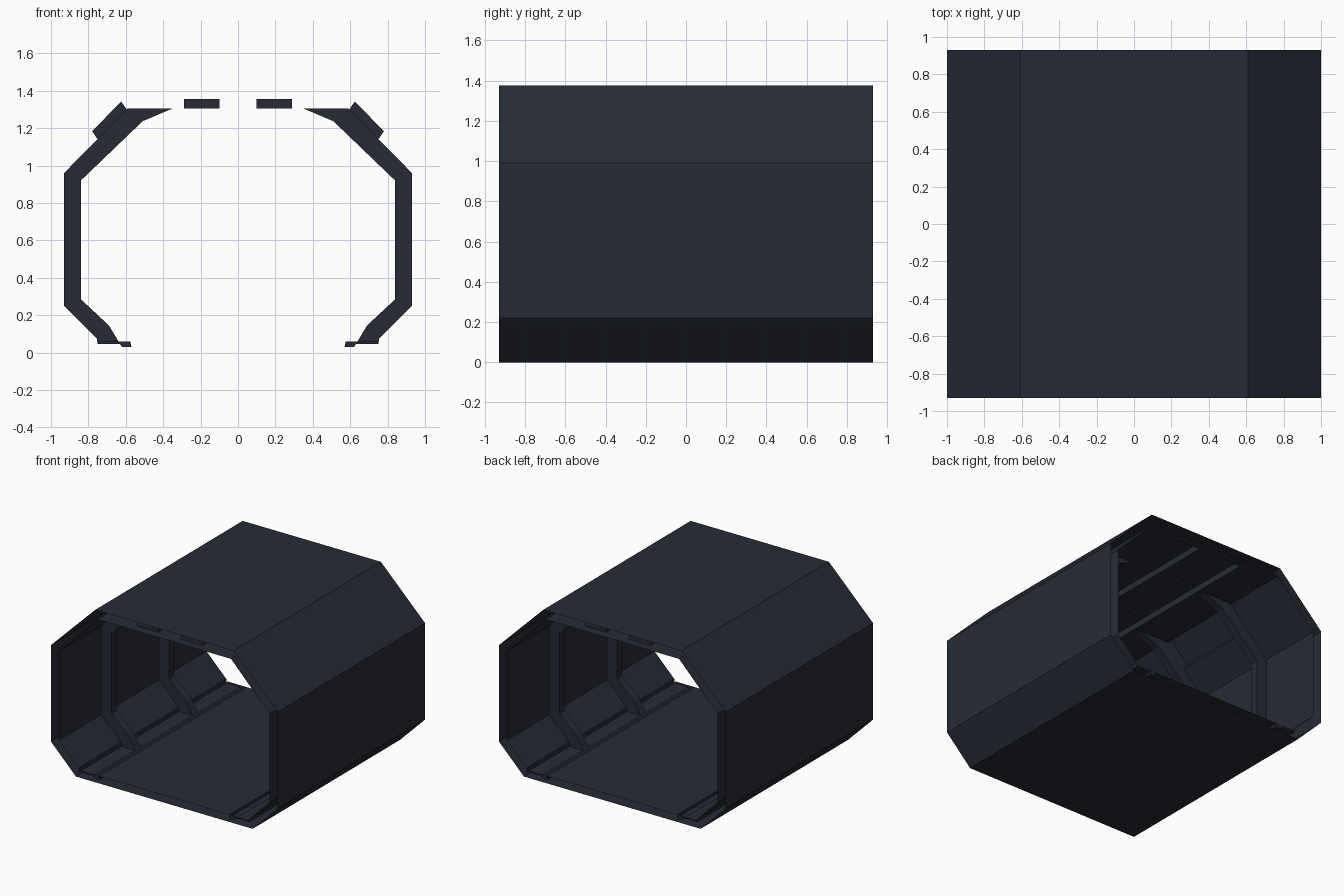
import bpy, bmesh
from mathutils import Vector

if "Cube" in bpy.data.objects:
    bpy.data.objects.remove(bpy.data.objects["Cube"])

L = 0.93          # half length of the corridor
RIB = (0.33, 0.395)  # rib start and end along y

mat = bpy.data.materials.new("dark_panel")
mat.diffuse_color = (0.02, 0.024, 0.036, 1)
mat.use_nodes = True
mat.node_tree.nodes["Principled BSDF"].inputs["Base Color"].default_value = mat.diffuse_color


def finish(name, bm):
    bmesh.ops.remove_doubles(bm, verts=bm.verts, dist=1e-5)
    me = bpy.data.meshes.new(name)
    bm.to_mesh(me)
    bm.free()
    ob = bpy.data.objects.new(name, me)
    me.materials.append(mat)
    bpy.context.collection.objects.link(ob)


def face(bm, pts, look):
    """Add a face whose normal points towards the point look."""
    f = bm.faces.new([bm.verts.new(p) for p in pts])
    f.normal_update()
    if f.normal.dot(Vector(look) - f.calc_center_median()) < 0:
        f.normal_flip()


def strip(bm, a, b, y0, y1, look):
    face(bm, [(a[0], y0, a[1]), (b[0], y0, b[1]),
              (b[0], y1, b[1]), (a[0], y1, a[1])], look)


def recess(bm, a, b, depth, yr, centre):
    """Panel from a to b with a sunken trough between -yr and yr."""
    strip(bm, a, b, -L, -yr, centre)
    strip(bm, a, b, yr, L, centre)
    a2 = (a[0] + depth[0], a[1] + depth[1])
    b2 = (b[0] + depth[0], b[1] + depth[1])
    mid = ((a[0] + b[0]) / 2, 0, (a[1] + b[1]) / 2)
    for p, q in ((a, a2), (a2, b2), (b2, b)):
        strip(bm, p, q, -yr, yr, mid)
    for y in (-yr, yr):
        face(bm, [(p[0], y, p[1]) for p in (a, a2, b2, b)], mid)


def flip(p, s):
    return (p[0] * s, p[1])


# Outer octagonal skin, open at both ends
bm = bmesh.new()
half = [(0.78, 0), (1, 0.22), (1, 0.99), (0.61, 1.375)]
ring = half + [flip(p, -1) for p in reversed(half)]
for i, a in enumerate(ring):
    b = ring[(i + 1) % len(ring)]
    strip(bm, a, b, -L, L, ((a[0] + b[0]) * 5, 0, (a[1] + b[1] - 1.375) * 5))
finish("outer_shell", bm)

# Inner lining with sunken ceiling and shoulder channels
bm = bmesh.new()
centre = (0, 0, 0.7)
lining = [(0.75, 0.045), (0.755, 0.075), (0.93, 0.25), (0.93, 0.96), (0.75, 1.14)]
for s in (1, -1):
    pts = [flip(p, s) for p in lining]
    for a, b in zip(pts, pts[1:]):
        strip(bm, a, b, -L, L, centre)
    recess(bm, pts[-1], (0.595 * s, 1.3), (0.03 * s, 0.043), RIB[0], centre)
    strip(bm, (0.595 * s, 1.3), (0.59 * s, 1.305), -L, L, centre)
    strip(bm, (0.59 * s, 1.305), (0.29 * s, 1.305), -L, L, centre)
    recess(bm, (0.29 * s, 1.305), (0.1 * s, 1.305), (0, 0.05), 0.86, centre)
strip(bm, (-0.1, 1.305), (0.1, 1.305), -L, L, centre)
finish("inner_lining", bm)

# Walkway with a shallow gutter along each side, closed at the ends
bm = bmesh.new()
strip(bm, (-0.575, 0.058), (0.575, 0.058), -L, L, centre)
for s in (1, -1):
    gutter = [flip(p, s) for p in
              [(0.575, 0.058), (0.57, 0.03), (0.62, 0.03), (0.63, 0.045), (0.75, 0.045)]]
    for a, b in zip(gutter, gutter[1:]):
        strip(bm, a, b, -L, L, (0.6 * s, 0, 0.5))
    for y in (-L, L):
        face(bm, [(p[0], y, p[1]) for p in gutter + [(0.75 * s, 0.058)]], (0, 0, 0))
finish("floor_and_gutters", bm)

# Two pairs of wall ribs that taper into the ceiling
rib = [(0.63, 0.045), (0.75, 0.045), (0.755, 0.075), (0.93, 0.25), (0.93, 0.96),
       (0.59, 1.305), (0.35, 1.305), (0.51, 1.237), (0.84, 0.92), (0.84, 0.285),
       (0.69, 0.145)]
for s, side in ((1, "right"), (-1, "left")):
    for t, end in ((-1, "front"), (1, "back")):
        bm = bmesh.new()
        f = bm.faces.new([bm.verts.new((x * s, RIB[0] * t, z)) for x, z in rib])
        ext = bmesh.ops.extrude_face_region(bm, geom=[f], use_keep_orig=True)
        vs = [g for g in ext["geom"] if isinstance(g, bmesh.types.BMVert)]
        bmesh.ops.translate(bm, verts=vs, vec=(0, (RIB[1] - RIB[0]) * t, 0))
        bmesh.ops.recalc_face_normals(bm, faces=bm.faces)
        finish(f"wall_rib_{end}_{side}", bm)
